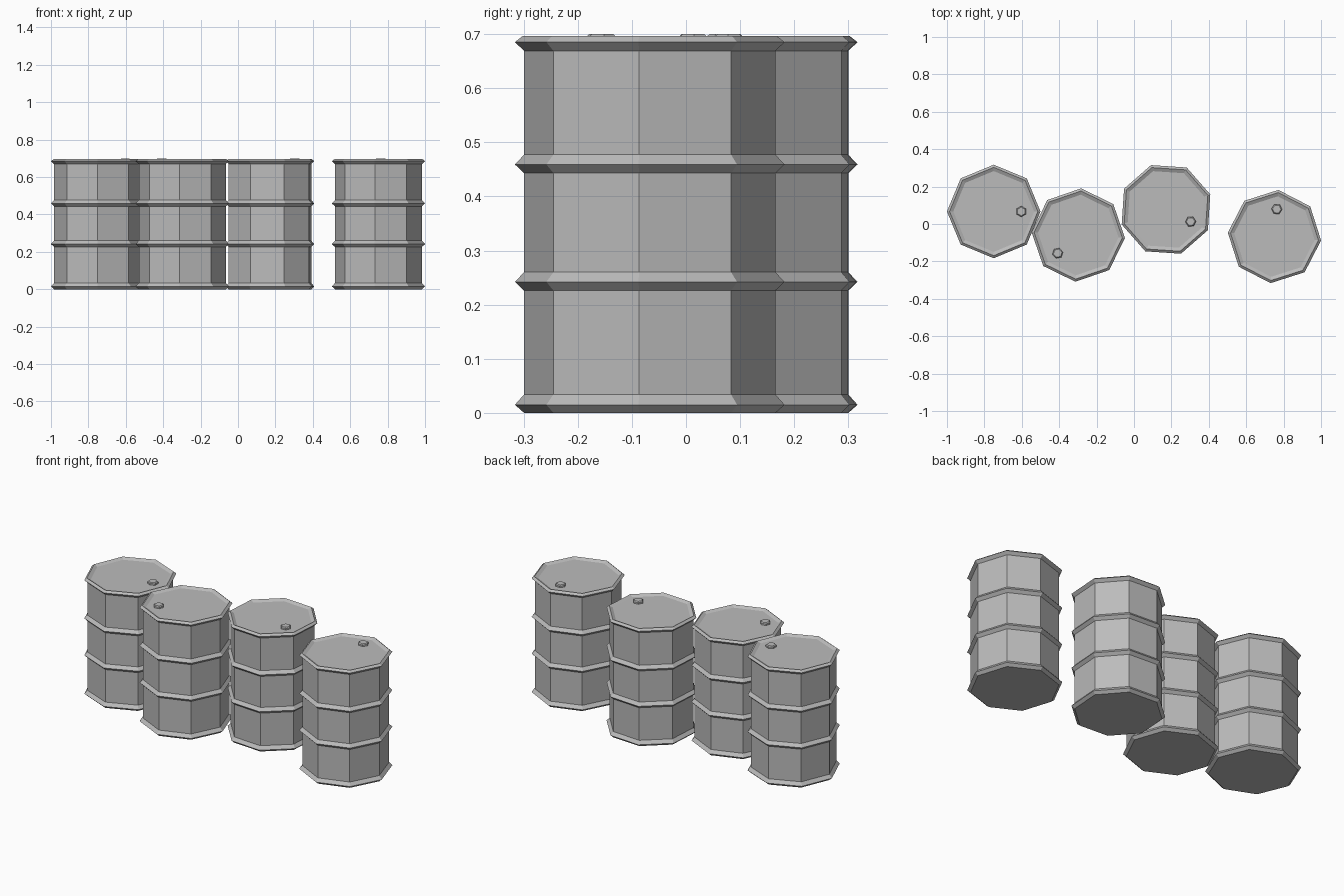
import bpy
import bmesh
from math import cos, sin, pi, radians

old = bpy.data.objects.get("Cube")
if old:
    bpy.data.objects.remove(old, do_unlink=True)

grey = bpy.data.materials.new("grey_metal")
grey.use_nodes = True
colour = (0.5, 0.5, 0.5, 1)
grey.diffuse_color = colour
grey.node_tree.nodes["Principled BSDF"].inputs["Base Color"].default_value = colour


def lathe(name, profile, sides, start=0, offset=0):
    """Flat-shaded mesh turned from (radius, height) points, capped at both ends."""
    bm = bmesh.new()
    rings = []
    for r, z in profile:
        angles = [start + 2 * pi * i / sides for i in range(sides)]
        rings.append([bm.verts.new((offset + r * cos(a), r * sin(a), z)) for a in angles])
    for low, high in zip(rings, rings[1:]):
        for i in range(sides):
            j = (i + 1) % sides
            bm.faces.new((low[i], low[j], high[j], high[i]))
    bm.faces.new(rings[0][::-1])
    bm.faces.new(rings[-1])
    mesh = bpy.data.meshes.new(name)
    bm.to_mesh(mesh)
    bm.free()
    mesh.materials.append(grey)
    return mesh


# Drum: foot rim, two hoops, top rim and a slightly sunken lid
WALL, RIM = 0.233, 0.25
profile = [(WALL, 0), (RIM, 0.015), (WALL, 0.034)]
for z in (0.242, 0.459):
    profile += [(WALL, z - 0.016), (RIM, z), (WALL, z + 0.018)]
profile += [(WALL, 0.669), (RIM, 0.685), (0.236, 0.696), (0.216, 0.686)]
drum_mesh = lathe("drum", profile, 8)

# Hexagonal bung near one corner of the lid
bung_mesh = lathe("bung", [(0.029, 0.684), (0.029, 0.695), (0.023, 0.7)], 6, pi / 6, 0.147)

# Row of four drums: x, y, turn in degrees
places = [(-0.75, 0.067, 0), (-0.298, -0.059, 221.5),
          (0.171, 0.078, -26.3), (0.751, -0.067, 85.2)]
for number, (x, y, turn) in enumerate(places, 1):
    for part, mesh in (("drum", drum_mesh), ("bung", bung_mesh)):
        obj = bpy.data.objects.new(f"{part}_{number}", mesh)
        obj.location = (x, y, 0)
        obj.rotation_euler.z = radians(turn)
        bpy.context.collection.objects.link(obj)
